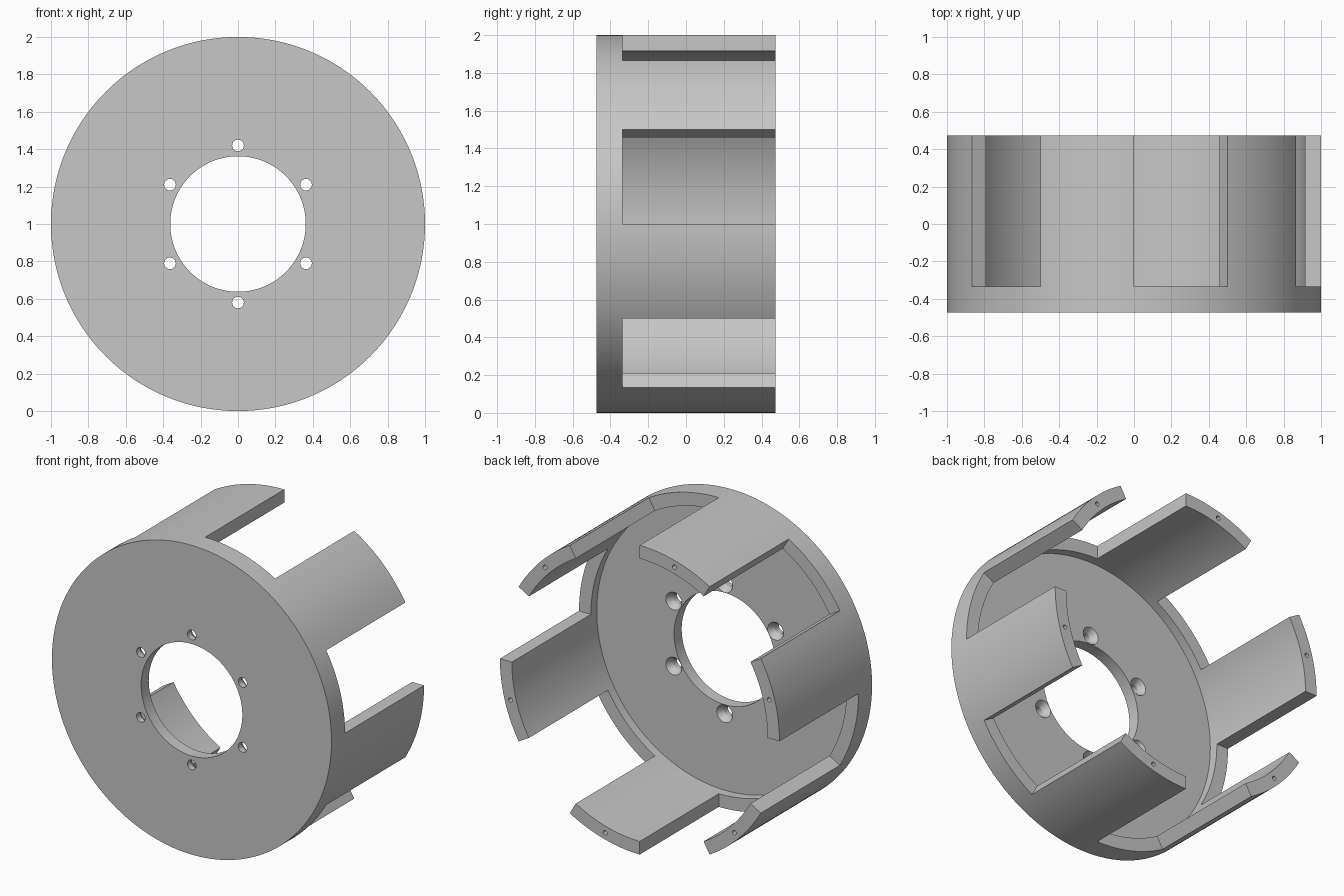
import bpy, bmesh
from math import sin, cos, atan2, degrees, radians, pi

cube = bpy.data.objects.get("Cube")
if cube:
    bpy.data.objects.remove(cube, do_unlink=True)

# Main dimensions
FRONT, FLOOR, RIM, BACK = -0.473, -0.395, -0.335, 0.473
OUTER, INNER, BORE = 1.0, 0.915, 0.362
SCREW_CIRCLE = 0.42

grey = bpy.data.materials.new("light_grey")
grey.use_nodes = True
colour = (0.57, 0.57, 0.57, 1)
grey.diffuse_color = colour
grey.node_tree.nodes["Principled BSDF"].inputs["Base Color"].default_value = colour


def lathe(bm, profile, segments, x=0, z=1, closed=False):
    """Turn a (radius, y) profile around an axis parallel to y."""
    rings = []
    for i in range(segments):
        a = 2 * pi * i / segments
        rings.append([bm.verts.new((x + r * cos(a), y, z + r * sin(a))) for r, y in profile])
    count = len(profile)
    for i in range(segments):
        a, b = rings[i], rings[(i + 1) % segments]
        for j in range(count if closed else count - 1):
            k = (j + 1) % count
            bm.faces.new((a[j], a[k], b[k], b[j]))


def finish(bm, name):
    bmesh.ops.remove_doubles(bm, verts=bm.verts, dist=1e-5)
    bmesh.ops.recalc_face_normals(bm, faces=bm.faces)
    mesh = bpy.data.meshes.new(name)
    bm.to_mesh(mesh)
    bm.free()
    obj = bpy.data.objects.new(name, mesh)
    bpy.context.collection.objects.link(obj)
    mesh.materials.append(grey)
    return obj


# Shallow flanged plate with a central bore
bm = bmesh.new()
lathe(bm, [(BORE, FRONT), (OUTER, FRONT), (OUTER, RIM), (INNER, RIM),
           (INNER, FLOOR), (BORE, FLOOR)], 192, closed=True)

# Six tabs raised from every other 30 degree stretch of the rim
tab_faces = []
for f in bm.faces:
    c = f.calc_center_median()
    angle = degrees(atan2(c.z - 1, c.x)) % 60
    if all(abs(v.co.y - RIM) < 1e-4 for v in f.verts) and angle > 30:
        tab_faces.append(f)
raised = bmesh.ops.extrude_face_region(bm, geom=tab_faces)["geom"]
for v in raised:
    if isinstance(v, bmesh.types.BMVert):
        v.co.y = BACK
housing = finish(bm, "slotted_housing")

# Countersunk screw holes and small pin holes in the tab ends
bm = bmesh.new()
for i in range(6):
    a = radians(30 + 60 * i)
    lathe(bm, [(0, FRONT - 0.1), (0.031, FRONT - 0.1), (0.031, FLOOR - 0.04),
               (0.057, FLOOR), (0.057, FLOOR + 0.03), (0, FLOOR + 0.03)], 32,
          SCREW_CIRCLE * cos(a), 1 + SCREW_CIRCLE * sin(a))
    a = radians(45 + 60 * i)
    mid = (OUTER + INNER) / 2
    lathe(bm, [(0, BACK - 0.15), (0.014, BACK - 0.15), (0.014, BACK + 0.05),
               (0, BACK + 0.05)], 20, mid * cos(a), 1 + mid * sin(a))
cutter = finish(bm, "hole_cutter")
cutter.hide_render = True

cut = housing.modifiers.new("holes", "BOOLEAN")
cut.operation = "DIFFERENCE"
cut.solver = "EXACT"
cut.object = cutter

bpy.ops.object.select_all(action="DESELECT")
housing.select_set(True)
bpy.context.view_layer.objects.active = housing
bpy.ops.object.modifier_apply(modifier=cut.name)
bpy.data.objects.remove(cutter, do_unlink=True)
bpy.ops.object.shade_smooth_by_angle(angle=radians(25))
